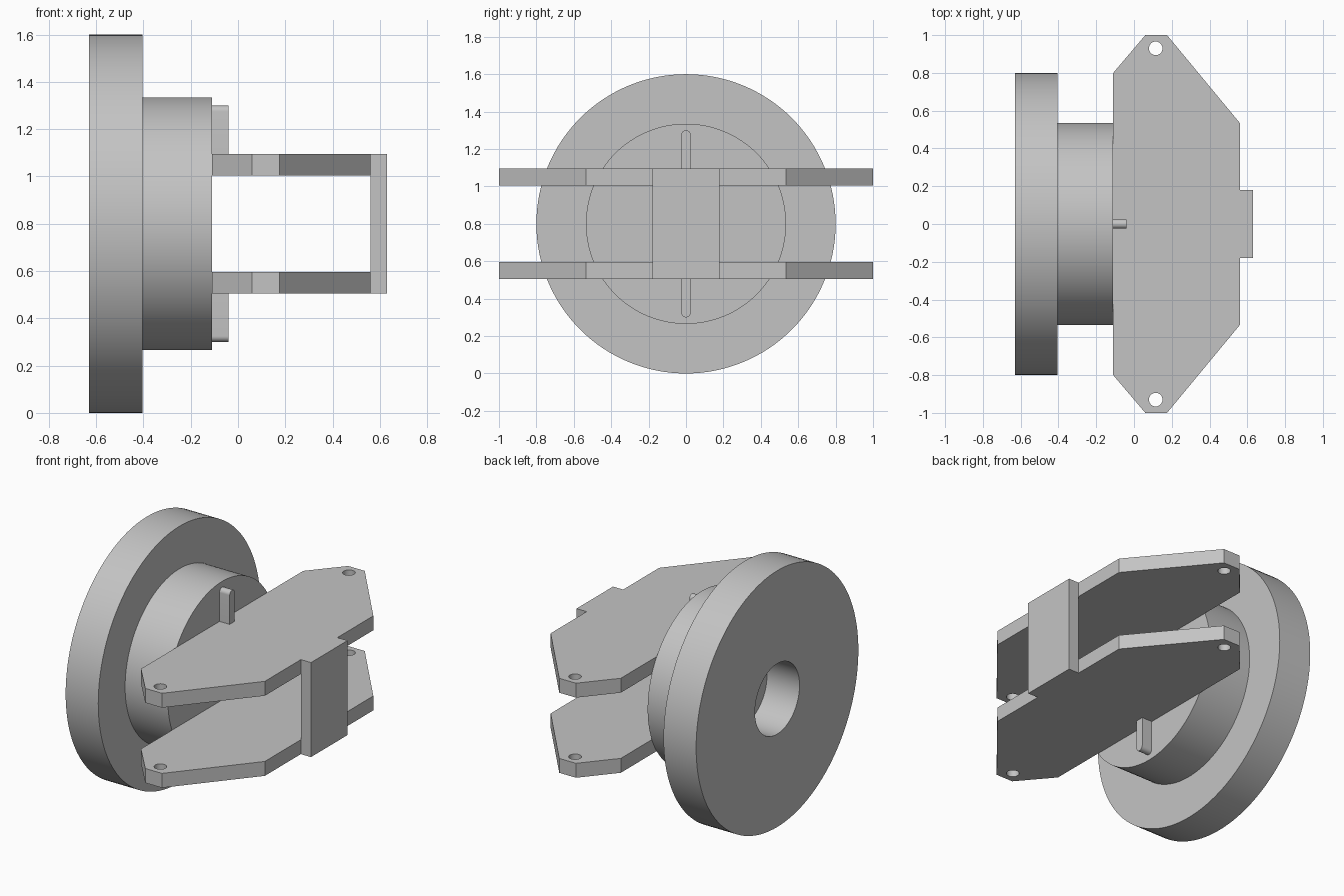
import bpy, bmesh
from math import pi, sin, cos, radians

if "Cube" in bpy.data.objects:
    bpy.data.objects.remove(bpy.data.objects["Cube"], do_unlink=True)

GREY = (0.55, 0.55, 0.55, 1)
metal = bpy.data.materials.new("plain grey")
metal.use_nodes = True
metal.diffuse_color = GREY
metal.node_tree.nodes["Principled BSDF"].inputs["Base Color"].default_value = GREY

MID = 0.8  # height of the disc axis


def arc(r, n, cx=0, cy=0, start=0, sweep=2 * pi):
    """Points on an arc; a full circle leaves out the repeated end point."""
    steps = n if sweep >= 2 * pi else n - 1
    return [(cx + r * cos(start + sweep * i / steps),
             cy + r * sin(start + sweep * i / steps)) for i in range(n)]


def extrude(name, loops, low, high, along_x=False):
    """Fill an outline with holes and extrude it along z, or along x."""
    curve = bpy.data.curves.new(name + " profile", 'CURVE')
    curve.dimensions = '2D'
    curve.fill_mode = 'BOTH'
    curve.extrude = (high - low) / 2
    for loop in loops:
        spline = curve.splines.new('POLY')
        spline.points.add(len(loop) - 1)
        for point, (x, y) in zip(spline.points, loop):
            point.co = (x, y, 0, 1)
        spline.use_cyclic_u = True
    source = bpy.data.objects.new(name + " profile", curve)
    bpy.context.collection.objects.link(source)
    graph = bpy.context.evaluated_depsgraph_get()
    mesh = bpy.data.meshes.new_from_object(source.evaluated_get(graph))
    bpy.data.objects.remove(source, do_unlink=True)

    bm = bmesh.new()
    bm.from_mesh(mesh)
    bmesh.ops.remove_doubles(bm, verts=bm.verts, dist=0.0001)
    bmesh.ops.recalc_face_normals(bm, faces=bm.faces)
    bm.to_mesh(mesh)
    bm.free()
    mesh.name = name
    mesh.materials.clear()
    mesh.materials.append(metal)

    obj = bpy.data.objects.new(name, mesh)
    bpy.context.collection.objects.link(obj)
    centre = (low + high) / 2
    if along_x:
        obj.rotation_euler = (0, pi / 2, 0)
        obj.location = (centre, 0, MID)
    else:
        obj.location = (0, 0, centre)
    bpy.ops.object.select_all(action='DESELECT')
    obj.select_set(True)
    bpy.context.view_layer.objects.active = obj
    bpy.ops.object.shade_smooth_by_angle(angle=radians(30))
    return obj


# Large disc with a central bore, closed by the solid boss
extrude("flange_disc", [arc(0.8, 128), arc(0.22, 64)], -0.63, -0.405, True)
extrude("boss", [arc(0.535, 128)], -0.405, -0.11, True)

# Two matching plates with a bolt hole at each tip
half = [(0.56, 0.535), (0.175, 1), (0.06, 1), (-0.11, 0.8)]
outline = half + [(x, -y) for x, y in reversed(half)]
holes = [arc(0.036, 32, 0.115, side * 0.93) for side in (1, -1)]
for name, side in (("upper_plate", 1), ("lower_plate", -1)):
    z = MID + side * 0.25
    extrude(name, [outline] + holes, z - 0.045, z + 0.045)

# Web joining the plates at their outer edge
web = [(0.56, -0.18), (0.63, -0.18), (0.63, 0.18), (0.56, 0.18)]
extrude("end_web", [web], MID - 0.295, MID + 0.295)

# Round-ended ribs on the boss face, above and below the plates
for name, side in (("upper_rib", -1), ("lower_rib", 1)):
    tip = arc(0.025, 17, 0.475, 0, -pi / 2, pi)
    rib = [(0.295, -0.025)] + tip + [(0.295, 0.025)]
    extrude(name, [[(side * x, y) for x, y in rib]], -0.11, -0.04, True)
